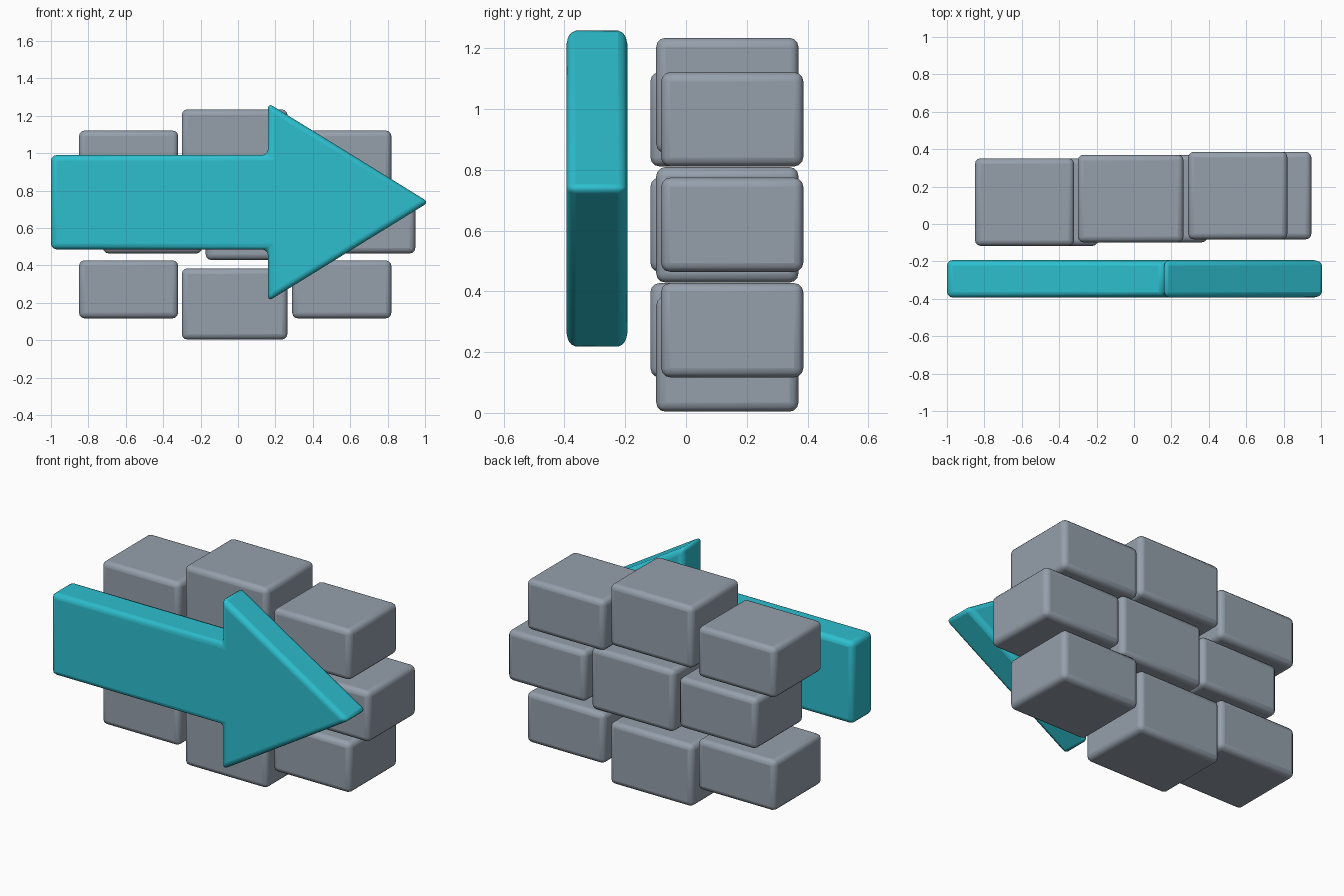
import bpy, bmesh, math

cube = bpy.data.objects.get("Cube")
if cube:
    bpy.data.objects.remove(cube, do_unlink=True)


def material(name, color):
    m = bpy.data.materials.new(name)
    m.use_nodes = True
    m.diffuse_color = color
    m.node_tree.nodes["Principled BSDF"].inputs["Base Color"].default_value = color
    return m


grey = material("stone grey", (0.30, 0.35, 0.41, 1))
teal = material("arrow teal", (0.027, 0.52, 0.62, 1))


def finish(name, bm, mat, bevel, segments):
    """Turn a bmesh into a bevelled, smooth-shaded object."""
    bmesh.ops.recalc_face_normals(bm, faces=bm.faces)
    mesh = bpy.data.meshes.new(name)
    bm.to_mesh(mesh)
    bm.free()
    mesh.materials.append(mat)
    obj = bpy.data.objects.new(name, mesh)
    bpy.context.collection.objects.link(obj)
    mod = obj.modifiers.new("rounded edges", "BEVEL")
    mod.width = bevel
    mod.segments = segments
    mod.limit_method = "ANGLE"
    bpy.ops.object.select_all(action="DESELECT")
    obj.select_set(True)
    bpy.context.view_layer.objects.active = obj
    bpy.ops.object.shade_smooth_by_angle(angle=math.radians(40))
    return obj


def brick(name, center, size):
    bm = bmesh.new()
    bmesh.ops.create_cube(bm, size=1)
    bmesh.ops.scale(bm, vec=size, verts=bm.verts)
    bmesh.ops.translate(bm, vec=center, verts=bm.verts)
    finish(name, bm, grey, 0.03, 3)


# Brick wall: each column has its own x, depth, width, height and row spacing
columns = {
    "right": (-0.585, 0.117, 0.53, 0.31, 0.347),
    "middle": (-0.018, 0.136, 0.565, 0.38, 0.425),
    "left": (0.555, 0.152, 0.53, 0.31, 0.347),
}
rows = {"lower": -1, "centre": 0, "upper": 1}
for col, (x, y, width, height, step) in columns.items():
    for row, k in rows.items():
        shift = 0.128 if k == 0 else 0  # the centre row is staggered
        brick(f"{row}_{col}_brick", (x + shift, y, 0.619 + k * step),
              (width, 0.468, height))

# Arrow: half outline mirrored about its axis, then extruded in depth
axis, front, depth = 0.738, -0.393, 0.2
half = [(-1.0, 0.252), (0.16, 0.252), (0.16, 0.53)]
outline = half + [(1.02, 0)] + [(x, -z) for x, z in reversed(half)]
bm = bmesh.new()
face = bm.faces.new([bm.verts.new((x, front, axis + z)) for x, z in outline])
side = bmesh.ops.extrude_face_region(bm, geom=[face])
bmesh.ops.translate(bm, vec=(0, depth, 0),
                    verts=[v for v in side["geom"] if isinstance(v, bmesh.types.BMVert)])
finish("arrow", bm, teal, 0.03, 3)
